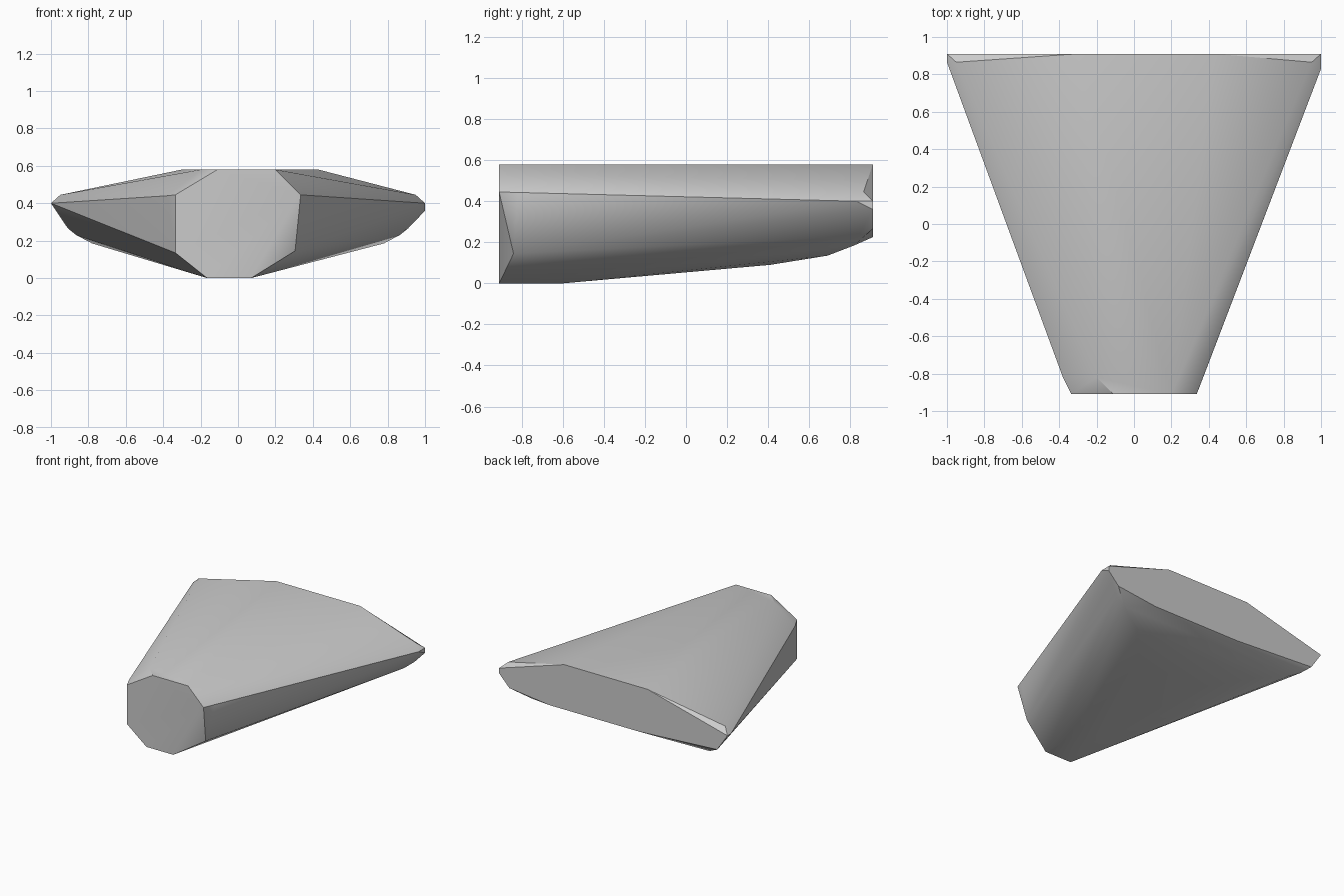
import bpy, bmesh, math

cube = bpy.data.objects.get("Cube")
if cube:
    bpy.data.objects.remove(cube, do_unlink=True)

stone = bpy.data.materials.new("plain grey")
stone.use_nodes = True
grey = (0.6, 0.6, 0.6, 1)
stone.diffuse_color = grey
stone.node_tree.nodes["Principled BSDF"].inputs["Base Color"].default_value = grey

# Narrow front end
front = [(-.335, -.91, .445), (-.11, -.91, .58), (.2, -.91, .58), (.335, -.91, .445),
         (.305, -.84, .145), (.07, -.91, 0), (-.165, -.91, 0), (-.335, -.91, .135)]
# Wide flat back end
back = [(-1, .91, .4), (-.3, .91, .58), (.43, .91, .58), (1, .91, .4), (1, .91, .36),
        (.91, .91, .266), (.56, .91, .225), (-.21, .91, .225), (-.91, .91, .266)]
# Chamfer corners of the sides and top
sides = [(-.38, -.82, .44), (.37, -.82, .44), (-.2, -.82, .58), (-1, .865, .4),
         (1, .83, .4), (-.95, .865, .445), (.95, .865, .445)]
# Curved underside
under = [(-.1, -.6, 0), (.05, -.6, 0)]
for x, y, z in [(.3, .41, .09), (.55, .69, .135), (.78, .82, .185), (.865, .84, .23)]:
    under += [(-x, y, z), (x, y, z)]

# Wedge block as the hull around its corners
bm = bmesh.new()
for p in front + back + sides + under:
    bm.verts.new(p)
hull = bmesh.ops.convex_hull(bm, input=bm.verts[:])
loose = [v for v in bm.verts if not v.link_faces]
bmesh.ops.delete(bm, geom=loose, context="VERTS")
bmesh.ops.dissolve_limit(bm, angle_limit=math.radians(0.5), verts=bm.verts[:], edges=bm.edges[:])
bmesh.ops.recalc_face_normals(bm, faces=bm.faces[:])
mesh = bpy.data.meshes.new("wedge_block")
bm.to_mesh(mesh)
bm.free()
mesh.materials.append(stone)
block = bpy.data.objects.new("wedge_block", mesh)
bpy.context.collection.objects.link(block)

bpy.ops.object.select_all(action="DESELECT")
block.select_set(True)
bpy.context.view_layer.objects.active = block
bpy.ops.object.shade_smooth_by_angle(angle=math.radians(30))
